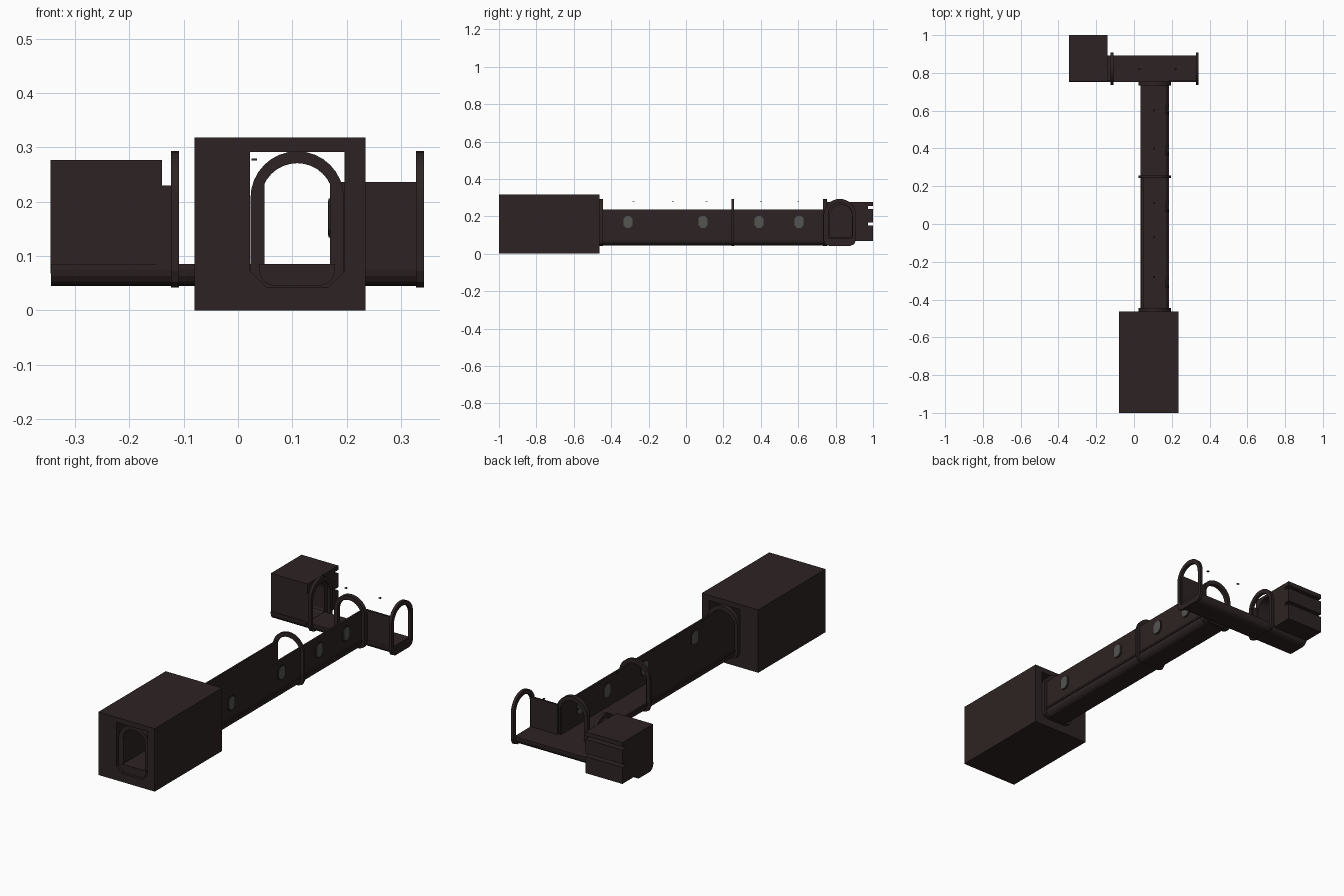
import bpy, bmesh, math
from mathutils import Vector

if "Cube" in bpy.data.objects:
    bpy.data.objects.remove(bpy.data.objects["Cube"])

def material(name, col):
    m = bpy.data.materials.new(name)
    m.diffuse_color = (*col, 1)
    m.use_nodes = True
    m.node_tree.nodes["Principled BSDF"].inputs["Base Color"].default_value = m.diffuse_color
    return m

HULL = material("dark_brown_hull", (0.027, 0.017, 0.017))
GLASS = material("grey_glass", (0.09, 0.09, 0.087))

def place(axis, u, z, t):
    # u is the horizontal profile coordinate, t runs along the extrusion axis
    return Vector((u, t, z)) if axis == 'y' else Vector((t, u, z))

def finish(name, bm, mat):
    bmesh.ops.recalc_face_normals(bm, faces=bm.faces)
    me = bpy.data.meshes.new(name)
    bm.to_mesh(me)
    bm.free()
    me.materials.append(mat)
    ob = bpy.data.objects.new(name, me)
    bpy.context.collection.objects.link(ob)
    return ob

def prism(name, pts, axis, a, b, mat=HULL):
    bm = bmesh.new()
    ra = [bm.verts.new(place(axis, u, z, a)) for u, z in pts]
    rb = [bm.verts.new(place(axis, u, z, b)) for u, z in pts]
    n = len(pts)
    bm.faces.new(ra)
    bm.faces.new(rb)
    for i in range(n):
        j = (i + 1) % n
        bm.faces.new((ra[i], ra[j], rb[j], rb[i]))
    return finish(name, bm, mat)

def box(name, x, y, z, mat=HULL):
    return prism(name, [(x[0], z[0]), (x[1], z[0]), (x[1], z[1]), (x[0], z[1])], 'y', *y, mat)

def arch_loop(c, hw, z0, z1, r):
    pts = [(c - hw, z0 + r), (c - hw + r * .3, z0 + r * .3), (c - hw + r, z0),
           (c + hw - r, z0), (c + hw - r * .3, z0 + r * .3), (c + hw, z0 + r)]
    for i in range(17):
        t = math.pi * i / 16
        pts.append((c + hw * math.cos(t), z1 - hw + hw * math.sin(t)))
    return pts

def arch(name, axis, c, t0, t1):
    outer = arch_loop(c, .086, .042, .293, .03)
    inner = arch_loop(c, .067, .068, .271, .02)
    bm = bmesh.new()
    loops = [[bm.verts.new(place(axis, u, z, t)) for u, z in pts]
             for pts, t in ((outer, t0), (outer, t1), (inner, t1), (inner, t0))]
    n = len(outer)
    for k in range(4):
        p, q = loops[k], loops[(k + 1) % 4]
        for i in range(n):
            j = (i + 1) % n
            bm.faces.new((p[i], p[j], q[j], q[i]))
    return finish(name, bm, HULL)

def floor_profile(c):
    # flat walkway with a rounded underside
    pts = [(c + .07, .085)]
    for s in (1, -1):
        arc = [(c + s * (.04 + .03 * math.cos(a)), .075 - .03 * math.sin(a))
               for a in (0, .4, .8, 1.2, math.pi / 2)]
        pts += arc if s == 1 else arc[::-1]
    return pts + [(c - .07, .085)]

def cut(ob, cutter):
    m = ob.modifiers.new("opening", 'BOOLEAN')
    m.operation = 'DIFFERENCE'
    m.solver = 'EXACT'
    m.object = cutter
    cutter.hide_render = True
    cutter.hide_viewport = True
    bpy.context.view_layer.objects.active = ob
    bpy.ops.object.modifier_apply(modifier=m.name)
    bpy.data.objects.remove(cutter)

CX, CY = .109, .822   # centre lines of the long and cross corridors

# large block with a through tunnel
block = box("large_block", (-.08, .235), (-1, -.462), (0, .318))
h, z0, z1, r = .087, .043, .292, .03
tunnel = [(CX - h, z0 + r), (CX - h + r, z0), (CX + h - r, z0), (CX + h, z0 + r),
          (CX + h, z1), (CX - h, z1)]
cut(block, prism("tunnel_cutter", tunnel, 'y', -1.1, -.4))

# small block: blind room opening on +x, two grooves on the back
room = box("small_block", (-.345, -.14), (.755, 1), (.068, .277))
cut(room, prism("room_cutter", arch_loop(CY + .006, .06, .086, .262, .015), 'x', -.325, -.1))
for z in (.16, .247):
    cut(room, box("groove_cutter", (-.4, -.1), (.972, 1.1), (z - .008, z + .008)))

# floors
prism("long_floor", floor_profile(CX), 'y', -.99, .76)
prism("cross_floor", floor_profile(CY), 'x', -.344, .335)

# corridor walls
box("right_wall", (.169, .178), (-.985, .75), (.075, .236))
box("left_wall", (.040, .049), (-.985, .25), (.075, .236))
box("cross_front_wall", (.185, .335), (.753, .762), (.075, .236))
box("room_side_wall", (-.15, -.115), (.753, .762), (.075, .23))

# side rails at the foot of the walls
for x in (.034, .176):
    box("foot_rail", (x, x + .008), (-.46, .75), (.082, .092))

# arched frames
for y in (-.975, -.455, .25, .743):
    w = .006 if y == .25 else .011
    arch("corridor_arch", 'y', CX, y - w, y + w)
for x in (-.116, .335):
    arch("cross_arch", 'x', CY, x - .0075, x + .0075)

# windows in the right wall
for y in (-.31, .09, .39, .605):
    for name, g, x, mat in (("window_frame", 0, (.167, .182), HULL),
                            ("window_glass", .004, (.166, .184), GLASS)):
        a, b, c = .028 - g, .036 - g, .014
        pts = [(y + sy * (a - (c if k else 0)), .17 + sz * (b - (0 if k else c)))
               for sy, sz, k in ((1, 1, 0), (1, 1, 1), (-1, 1, 1), (-1, 1, 0),
                                 (-1, -1, 0), (-1, -1, 1), (1, -1, 1), (1, -1, 0))]
        prism(name, pts, 'x', *x, mat)

# tiny ceiling lamps
lamps = [(.105, y) for y in (-.28, -.07, .11, .4, .6)] + [(.03, .82), (.22, .82)]
for x, y in lamps:
    box("ceiling_lamp", (x - .005, x + .005), (y - .005, y + .005), (.276, .28), HULL)
